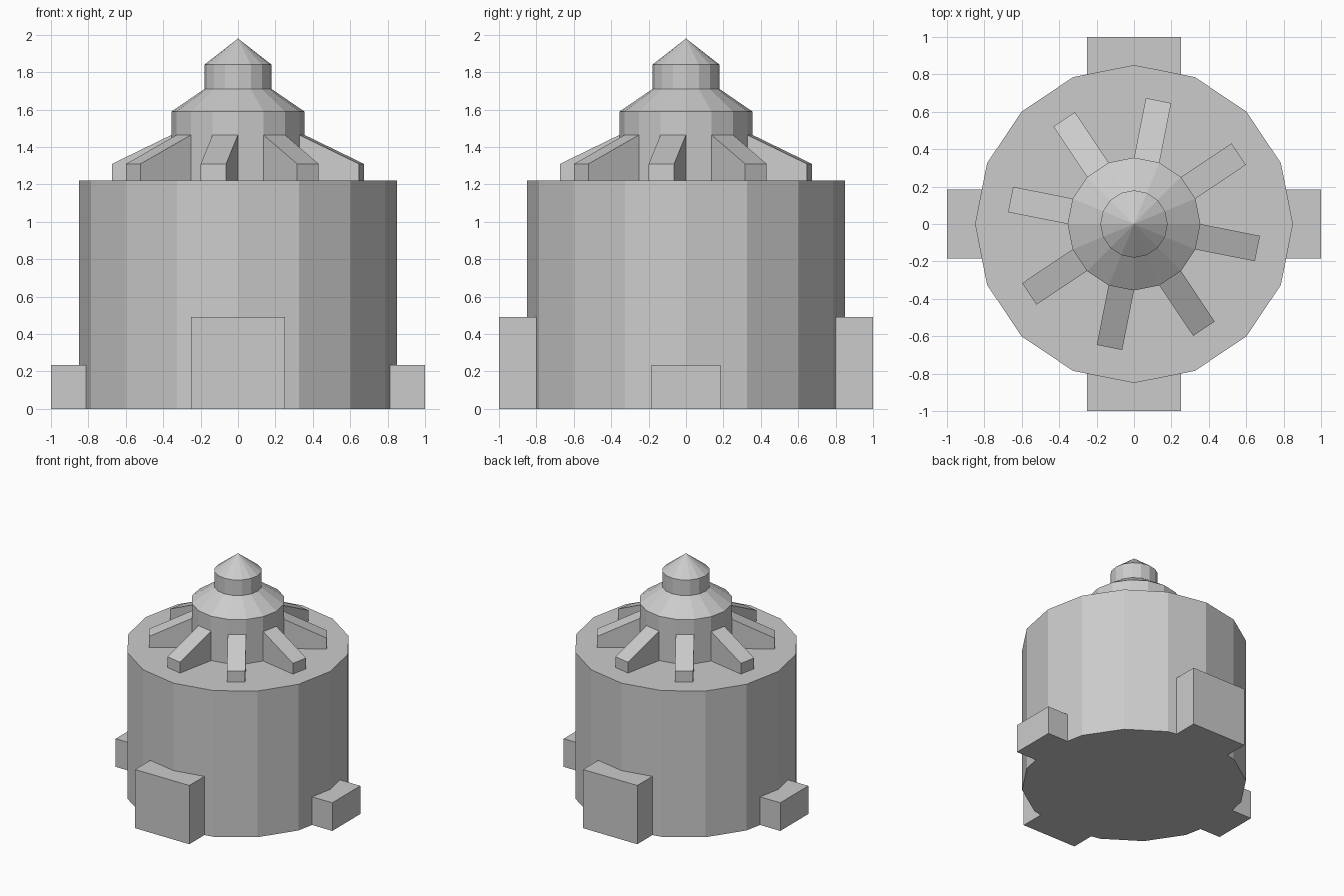
import bpy, bmesh
from math import sin, cos, pi
from mathutils import Matrix, Vector

cube = bpy.data.objects.get("Cube")
if cube:
    bpy.data.objects.remove(cube, do_unlink=True)

SIDES = 16
BODY_R, BODY_TOP = 0.85, 1.22
HUB_R = 0.355
STEP = 2 * pi / SIDES

grey = bpy.data.materials.new("plain grey")
grey.use_nodes = True
colour = (0.6, 0.6, 0.6, 1)
grey.diffuse_color = colour
grey.node_tree.nodes["Principled BSDF"].inputs["Base Color"].default_value = colour


def finish(name, bm):
    bmesh.ops.recalc_face_normals(bm, faces=bm.faces)
    mesh = bpy.data.meshes.new(name)
    bm.to_mesh(mesh)
    bm.free()
    mesh.materials.append(grey)
    obj = bpy.data.objects.new(name, mesh)
    bpy.context.collection.objects.link(obj)
    return obj


def lathe(name, profile):
    """Turn (radius, height) points into a faceted solid."""
    bm = bmesh.new()
    rings = []
    for r, z in profile:
        if r == 0:
            rings.append([bm.verts.new((0, 0, z))] * SIDES)
        else:
            rings.append([bm.verts.new((r * cos(i * STEP), r * sin(i * STEP), z))
                          for i in range(SIDES)])
    for low, high in zip(rings, rings[1:]):
        for i in range(SIDES):
            j = (i + 1) % SIDES
            corners = dict.fromkeys((low[i], low[j], high[j], high[i]))
            bm.faces.new(list(corners))
    for ring in (rings[0], rings[-1]):
        if ring[0] is not ring[1]:
            bm.faces.new(ring)
    return finish(name, bm)


def prism(name, outline, push, turn):
    """Extrude a flat outline along push, then turn it about z."""
    bm = bmesh.new()
    face = bm.faces.new([bm.verts.new(p) for p in outline])
    new = bmesh.ops.extrude_face_region(bm, geom=[face], use_keep_orig=True)["geom"]
    bmesh.ops.translate(bm, vec=Vector(push),
                        verts=[v for v in new if isinstance(v, bmesh.types.BMVert)])
    bm.transform(Matrix.Rotation(turn, 4, "Z"))
    return finish(name, bm)


# Main drum and stepped top
lathe("drum", [(BODY_R, 0), (BODY_R, BODY_TOP)])
lathe("hub_and_cap", [(HUB_R, BODY_TOP), (HUB_R, 1.59), (0.18, 1.71),
                      (0.18, 1.84), (0, 1.98)])

# Sloped fins on every other hub facet
inner, half = HUB_R * cos(STEP / 2), HUB_R * sin(STEP / 2)
for k in range(SIDES // 2):
    prism(f"fin_{k + 1}",
          [(inner, -half, BODY_TOP), (0.673, -half, BODY_TOP),
           (0.673, -half, 1.31), (inner, -half, 1.465)],
          (0, 2 * half, 0), (2 * k - 0.5) * STEP)

# Foot blocks fitted against the drum wall
for k, (name, w, h) in enumerate([("left_block", 0.185, 0.235),
                                  ("back_block", 0.25, 0.49),
                                  ("right_block", 0.185, 0.235),
                                  ("front_block", 0.25, 0.49)]):
    wall = BODY_R - w * (1 - cos(STEP)) / sin(STEP)
    prism(name, [(1, -w, 0), (1, w, 0), (wall, w, 0), (BODY_R, 0, 0), (wall, -w, 0)],
          (0, 0, h), k * pi / 2)
